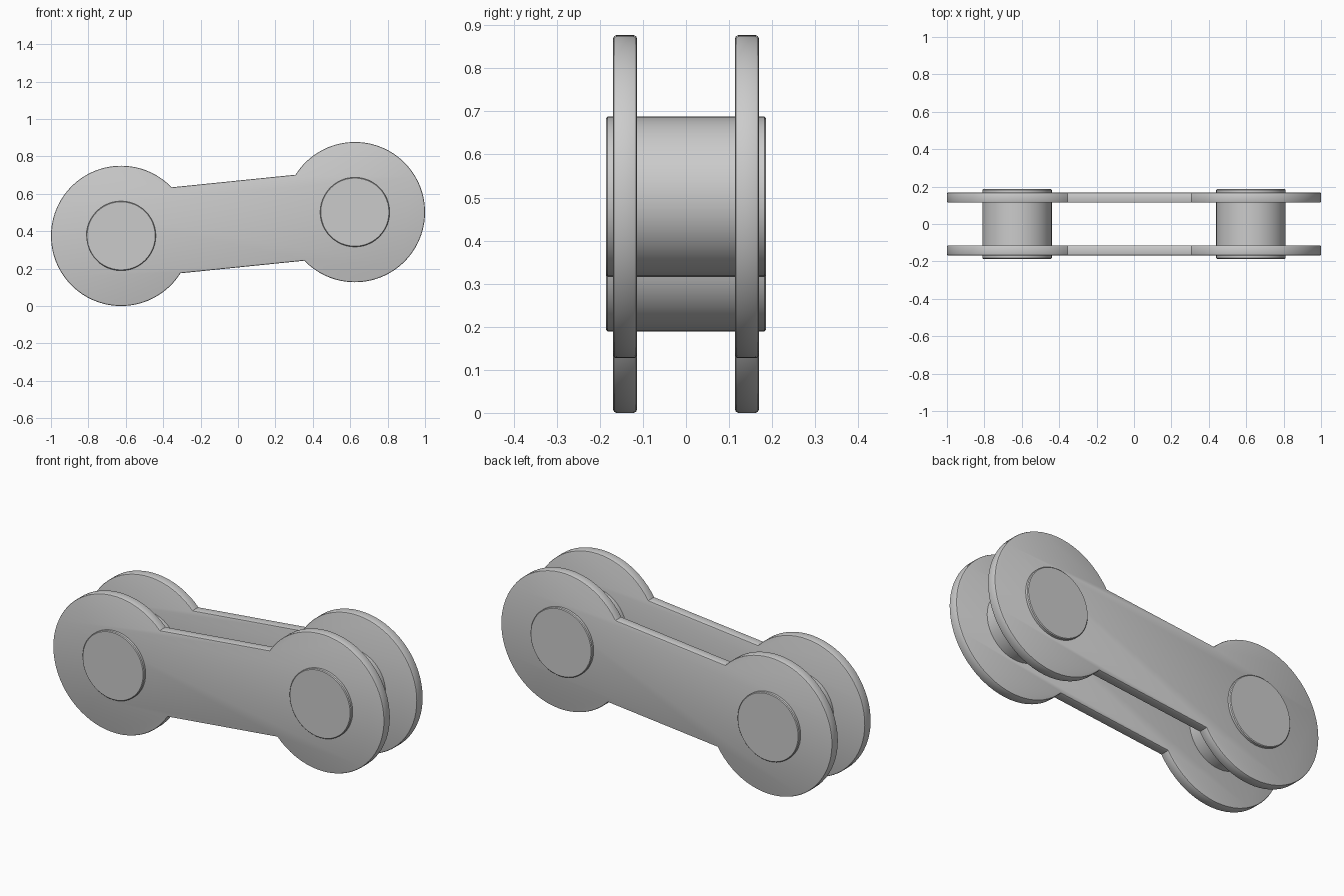
import bpy, bmesh, math
from mathutils import Vector

if "Cube" in bpy.data.objects:
    bpy.data.objects.remove(bpy.data.objects["Cube"])

LEFT, RIGHT = Vector((-0.625, 0.375)), Vector((0.625, 0.502))
EYE_R, WEB_HALF, PIN_R = 0.375, 0.231, 0.186
TILT = math.atan2(RIGHT.y - LEFT.y, RIGHT.x - LEFT.x)


def arc(centre, radius, start, end, steps):
    return [centre + radius * Vector((math.cos(a), math.sin(a)))
            for a in (start + (end - start) * i / steps for i in range(steps + 1))]


def prism(name, outline, y0, y1, bevel, segments):
    """Extrude an x-z outline along y and soften its rims."""
    bm = bmesh.new()
    face = bm.faces.new([bm.verts.new((p.x, y0, p.y)) for p in outline])
    new = bmesh.ops.extrude_face_region(bm, geom=[face])["geom"]
    verts = [g for g in new if isinstance(g, bmesh.types.BMVert)]
    bmesh.ops.translate(bm, verts=verts, vec=(0, y1 - y0, 0))
    bmesh.ops.recalc_face_normals(bm, faces=bm.faces)
    rims = [e for e in bm.edges if abs(e.verts[0].co.y - e.verts[1].co.y) < 1e-6]
    bmesh.ops.bevel(bm, geom=rims, offset=bevel, offset_type='OFFSET',
                    segments=segments, profile=0.5, affect='EDGES')
    mesh = bpy.data.meshes.new(name)
    bm.to_mesh(mesh)
    bm.free()
    obj = bpy.data.objects.new(name, mesh)
    bpy.context.collection.objects.link(obj)
    bpy.ops.object.select_all(action='DESELECT')
    obj.select_set(True)
    bpy.context.view_layer.objects.active = obj
    bpy.ops.object.shade_smooth_by_angle(angle=math.radians(30))
    return obj


# Side plates: two round eyes joined by a straight, slightly tilted web
neck = math.asin(WEB_HALF / EYE_R)
outline = (arc(LEFT, EYE_R, TILT + neck, TILT + math.tau - neck, 56)
           + arc(RIGHT, EYE_R, TILT - math.pi + neck, TILT + math.pi - neck, 56))
for name, y in (("front_plate", -0.169), ("back_plate", 0.114)):
    prism(name, outline, y, y + 0.055, 0.007, 2)

# Pins running through both plates and standing slightly proud
for name, centre in (("left_pin", LEFT), ("right_pin", RIGHT)):
    circle = arc(centre, PIN_R, 0, math.tau, 48)[:-1]
    prism(name, circle, -0.186, 0.186, 0.004, 1)
